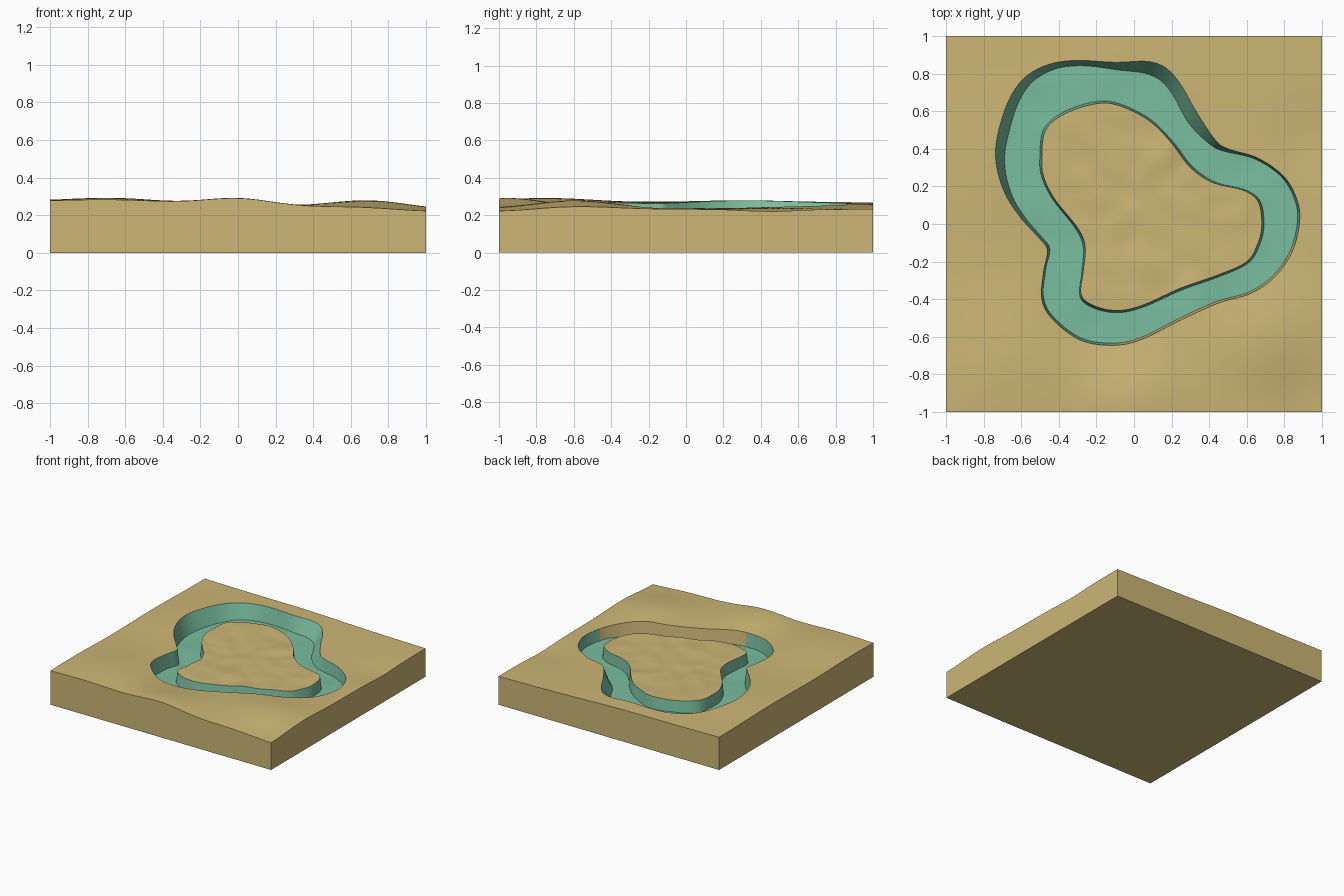
import bpy, bmesh, math
from mathutils import Vector, noise

if "Cube" in bpy.data.objects:
    bpy.data.objects.remove(bpy.data.objects["Cube"])

CX, CY = 0.05, 0.10      # all rings are traced around this point
SIDE = 70                # mesh columns per block side
FLOOR = 0.145            # channel floor height

OUTER = [(.88, 0), (.87, .12), (.8, .25), (.66, .35), (.5, .40), (.43, .45), (.33, .6),
         (.25, .74), (.17, .83), (.07, .865), (-.1, .86), (-.3, .87), (-.45, .85),
         (-.58, .78), (-.67, .65), (-.73, .45), (-.73, .3), (-.68, .15), (-.6, .03),
         (-.5, -.08), (-.46, -.14), (-.48, -.25), (-.49, -.4), (-.43, -.51), (-.28, -.62),
         (-.1, -.645), (.05, -.61), (.25, -.51), (.45, -.42), (.62, -.37), (.75, -.28), (.84, -.15)]
INNER = [(.68, 0), (.66, .12), (.58, .18), (.42, .22), (.3, .3), (.2, .43), (.08, .55),
         (-.08, .63), (-.2, .64), (-.36, .59), (-.47, .5), (-.49, .35), (-.48, .25),
         (-.42, .13), (-.3, -.02), (-.26, -.12), (-.27, -.25), (-.28, -.38), (-.2, -.44),
         (-.08, -.46), (.05, -.43), (.25, -.34), (.45, -.27), (.6, -.2), (.66, -.1)]
# hills and dips: x, y, height, radius
HILLS = [(.7, -.6, .042, .3), (-.65, -.75, .03, .4), (0, -.95, .04, .26), (-.75, .3, .015, .4),
         (-.1, .75, .012, .4), (.95, .45, -.012, .2), (1, -1, -.012, .3), (-.2, -.5, -.015, .25)]


def material(name, rgb):
    m = bpy.data.materials.new(name)
    m.diffuse_color = (*rgb, 1)
    m.use_nodes = True
    m.node_tree.nodes["Principled BSDF"].inputs["Base Color"].default_value = m.diffuse_color
    return m


def polar_outline(points):
    """Smooth closed outline as sorted (angle, radius) samples."""
    n, out = len(points), []
    for i in range(n):
        a, b, c, d = (Vector(points[(i + k) % n]) for k in (-1, 0, 1, 2))
        for s in range(8):
            t = s / 8
            p = 0.5 * (2 * b + (c - a) * t + (2 * a - 5 * b + 4 * c - d) * t * t
                       + (3 * b - a - 3 * c + d) * t ** 3)
            out.append((math.atan2(p.y - CY, p.x - CX), math.hypot(p.x - CX, p.y - CY)))
    out.sort()
    first, last = out[0], out[-1]
    return ([(last[0] - 2 * math.pi, last[1])] + out + [(first[0] + 2 * math.pi, first[1])])


def radius(outline, ang):
    for (a0, r0), (a1, r1) in zip(outline, outline[1:]):
        if a0 <= ang <= a1:
            return r0 + (r1 - r0) * (ang - a0) / max(a1 - a0, 1e-9)
    return outline[-1][1]


def land(x, y):
    z = 0.25 - 0.018 * x
    for hx, hy, h, r in HILLS:
        z += h * math.exp(-((x - hx) ** 2 + (y - hy) ** 2) / r ** 2)
    return z


def island(x, y):
    return 0.233 + 0.008 * noise.noise(Vector((x * 7, y * 7, 3))) + 0.01 * max(0, y)


def wall_width(ang):
    """Outer bank: gentle at the back, medium at the left, steep elsewhere."""
    deg = math.degrees(ang) % 360
    return (0.012 + 0.075 * math.exp(-((deg - 72) / 28) ** 2)
            + 0.045 * math.exp(-((deg - 150) / 30) ** 2))


sand = material("sand", (.61, .47, .18))
teal = material("teal water", (.19, .51, .35))

inner, outer = polar_outline(INNER), polar_outline(OUTER)
border = []
for (x0, y0), (dx, dy) in zip([(-1, -1), (1, -1), (1, 1), (-1, 1)], [(1, 0), (0, 1), (-1, 0), (0, -1)]):
    border += [(x0 + dx * 2 * i / SIDE, y0 + dy * 2 * i / SIDE) for i in range(SIDE)]

bm = bmesh.new()
columns = []
ISL, OUT = 14, 12
for bx, by in border:
    ang = math.atan2(by - CY, bx - CX)
    rb = math.hypot(bx - CX, by - CY)
    ux, uy = (bx - CX) / rb, (by - CY) / rb
    ri, ro, w = radius(inner, ang), radius(outer, ang), wall_width(ang)

    def at(r, fn):
        x, y = CX + ux * r, CY + uy * r
        return bm.verts.new((x, y, fn(x, y)))

    def bed(x, y):
        return FLOOR + 0.006 * noise.noise(Vector((x * 5, y * 5, 9)))

    col = [at(ri * k / ISL, island) for k in range(1, ISL + 1)]       # island top
    lo, hi = ri + 0.012, ro - w
    col += [at(lo + (hi - lo) * k / 4, bed) for k in range(5)]        # channel floor
    col += [at(ro, land)]                                             # outer rim
    col += [at(ro + (rb - ro) * k / OUT, land) for k in range(1, OUT + 1)]
    col += [bm.verts.new((bx, by, 0))]                                # block side
    columns.append(col)

centre = bm.verts.new((CX, CY, island(CX, CY)))
n = len(columns)
for i in range(n):
    a, b = columns[i], columns[(i + 1) % n]
    bm.faces.new((centre, a[0], b[0]))
    for k in range(len(a) - 1):
        f = bm.faces.new((a[k], a[k + 1], b[k + 1], b[k]))
        if ISL - 1 <= k <= ISL + 4:
            f.material_index = 1
            mid = f.calc_center_median()
            # the bank at the front right stays sandy
            if k == ISL + 4 and mid.x > -0.1 and mid.y < -0.1:
                f.material_index = 0
bm.faces.new([c[-1] for c in reversed(columns)])                      # underside
bmesh.ops.recalc_face_normals(bm, faces=bm.faces)

mesh = bpy.data.meshes.new("terrain_block")
bm.to_mesh(mesh)
bm.free()
mesh.materials.append(sand)
mesh.materials.append(teal)
obj = bpy.data.objects.new("terrain_block", mesh)
bpy.context.collection.objects.link(obj)
bpy.context.view_layer.objects.active = obj
obj.select_set(True)
bpy.ops.object.shade_smooth_by_angle(angle=math.radians(35))
